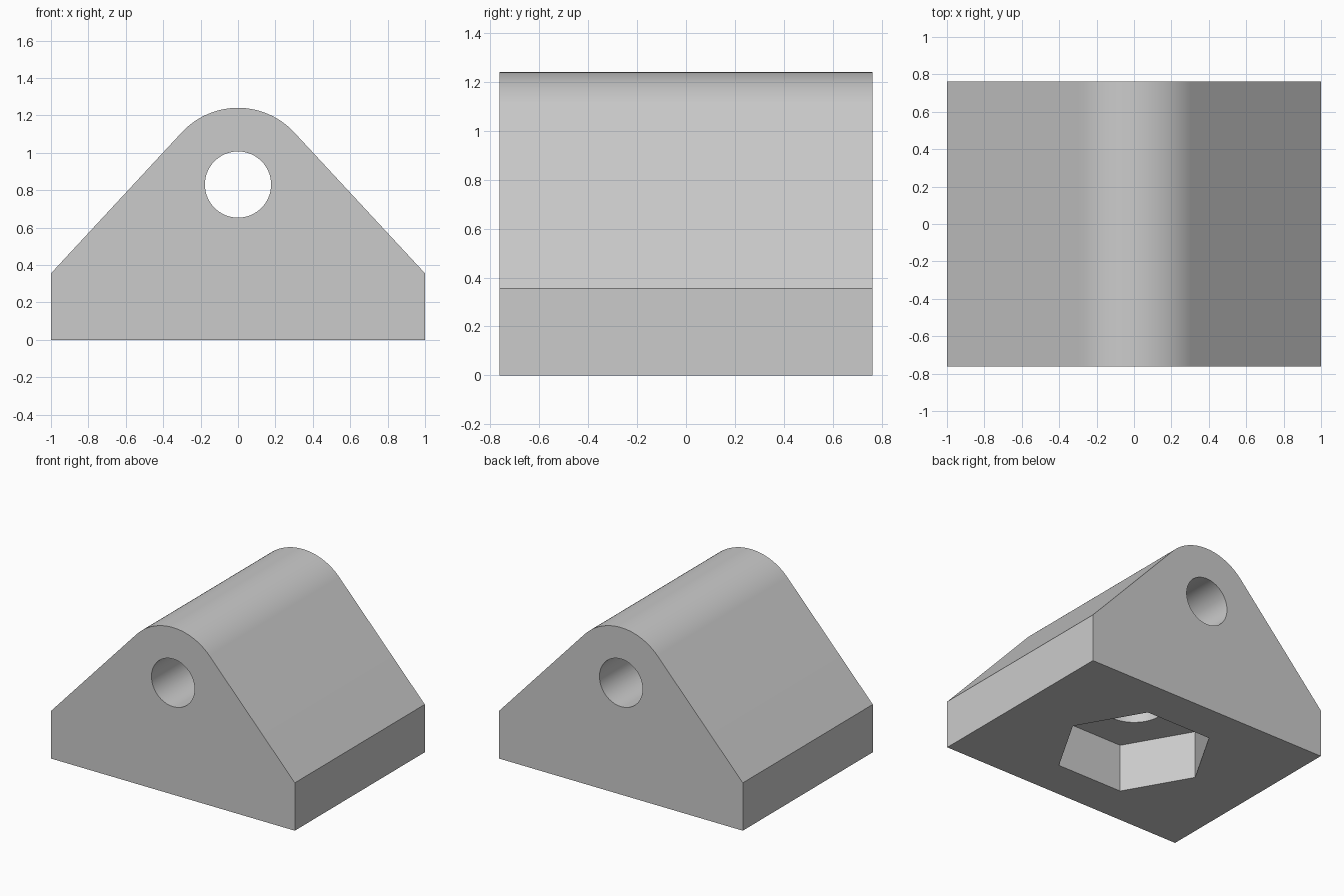
import bpy, bmesh, math
from mathutils import Matrix, Vector

cube = bpy.data.objects.get("Cube")
if cube:
    bpy.data.objects.remove(cube, do_unlink=True)

HALF_W, HALF_D = 1.0, 0.762
BASE_H = 0.355
AXIS_Z, CROWN_R = 0.83, 0.41
BORE_R, SCREW_R, NUT_R = 0.177, 0.22, 0.537

grey = bpy.data.materials.new("light grey")
grey.use_nodes = True
colour = (0.6, 0.6, 0.6, 1.0)
grey.diffuse_color = colour
grey.node_tree.nodes["Principled BSDF"].inputs["Base Color"].default_value = colour


def make_object(name, bm):
    bmesh.ops.recalc_face_normals(bm, faces=bm.faces)
    mesh = bpy.data.meshes.new(name)
    bm.to_mesh(mesh)
    bm.free()
    mesh.materials.append(grey)
    obj = bpy.data.objects.new(name, mesh)
    bpy.context.collection.objects.link(obj)
    return obj


def extrude_profile(name, points):
    """Close an x-z outline and extrude it through the full depth."""
    bm = bmesh.new()
    face = bm.faces.new([bm.verts.new((x, -HALF_D, z)) for x, z in points])
    out = bmesh.ops.extrude_face_region(bm, geom=[face])
    moved = [v for v in out["geom"] if isinstance(v, bmesh.types.BMVert)]
    bmesh.ops.translate(bm, verts=moved, vec=(0, 2 * HALF_D, 0))
    return make_object(name, bm)


def prism(name, sides, radius, start, end):
    """Regular prism running between two points."""
    start, end = Vector(start), Vector(end)
    turn = (end - start).to_track_quat("Z", "Y").to_matrix().to_4x4()
    bm = bmesh.new()
    bmesh.ops.create_cone(bm, cap_ends=True, segments=sides, radius1=radius, radius2=radius,
                          depth=(end - start).length,
                          matrix=Matrix.Translation((start + end) / 2) @ turn)
    return make_object(name, bm)


def activate(obj):
    bpy.ops.object.select_all(action="DESELECT")
    obj.select_set(True)
    bpy.context.view_layer.objects.active = obj


def cut(obj, cutter):
    mod = obj.modifiers.new("cut", "BOOLEAN")
    mod.operation, mod.solver, mod.object = "DIFFERENCE", "EXACT", cutter
    activate(obj)
    bpy.ops.object.modifier_apply(modifier=mod.name)
    bpy.data.objects.remove(cutter, do_unlink=True)


# Base plate with a hexagonal nut pocket, corners pointing along x
base = extrude_profile("base_plate", [(-HALF_W, 0), (HALF_W, 0), (HALF_W, BASE_H), (-HALF_W, BASE_H)])
pocket = prism("nut_pocket_cutter", 6, NUT_R, (0, 0, -0.2), (0, 0, BASE_H + 0.2))
pocket.data.transform(Matrix.Rotation(math.radians(30), 4, "Z"))
cut(base, pocket)

# Sloping upper block: straight flanks tangent to a rounded crown
drop = BASE_H - AXIS_Z
tangent = math.atan2(drop, HALF_W) + math.acos(CROWN_R / math.hypot(HALF_W, drop))
STEPS = 32
crown = []
for i in range(STEPS + 1):
    a = tangent + (math.pi - 2 * tangent) * i / STEPS
    crown.append((CROWN_R * math.cos(a), AXIS_Z + CROWN_R * math.sin(a)))
upper = extrude_profile("pillow_block", [(-HALF_W, BASE_H), (HALF_W, BASE_H)] + crown)

# Through bore, and a screw hole rising from the pocket to the bore axis
cut(upper, prism("bore_cutter", 64, BORE_R, (0, -1, AXIS_Z), (0, 1, AXIS_Z)))
cut(upper, prism("screw_hole_cutter", 64, SCREW_R, (0, 0, 0.1), (0, 0, AXIS_Z)))

# Smooth the curved faces, keep the flats flat
activate(upper)
bpy.ops.object.shade_smooth_by_angle(angle=math.radians(30))
weighted = upper.modifiers.new("weighted_normals", "WEIGHTED_NORMAL")
weighted.keep_sharp = True
